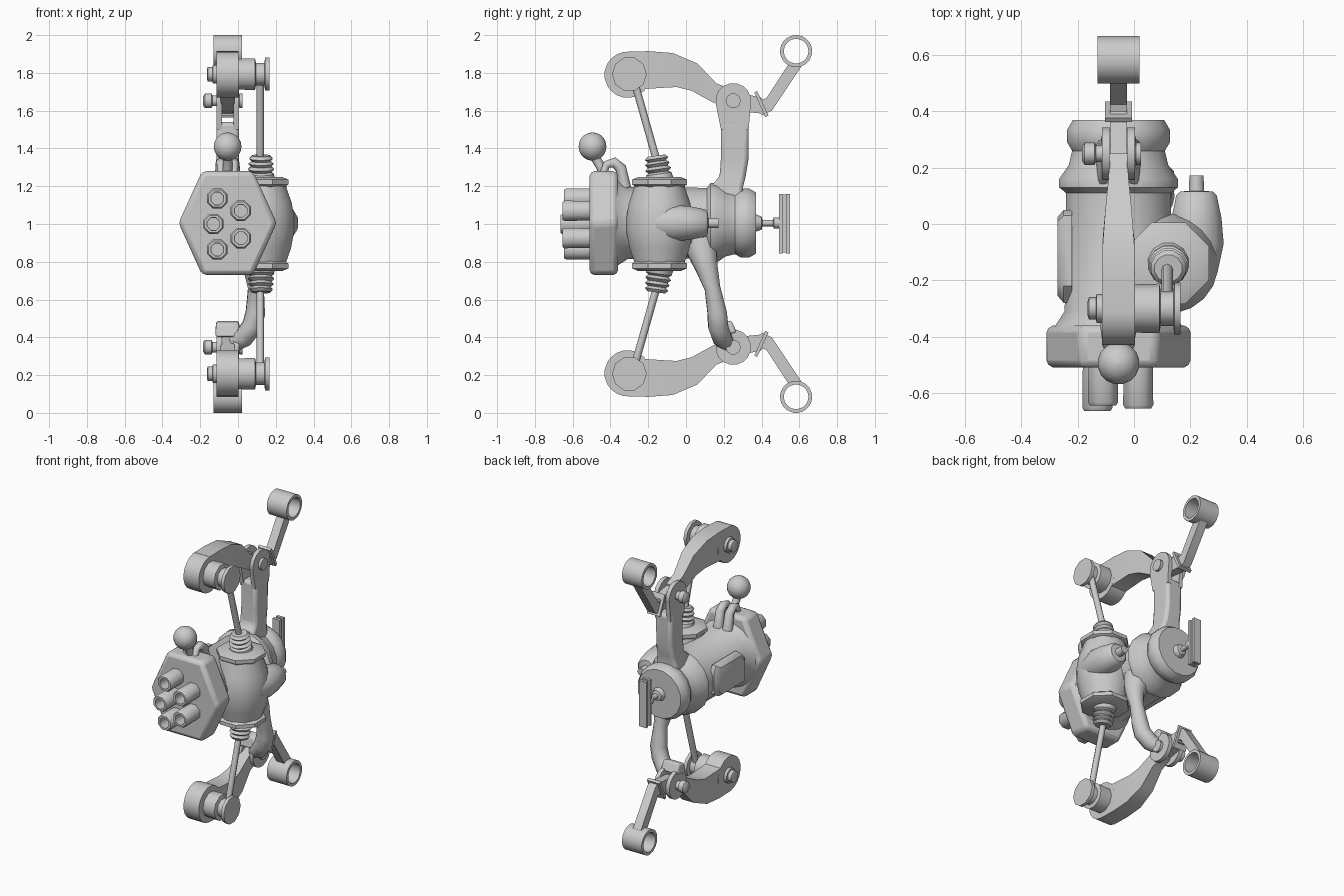
import bpy, bmesh, math
from mathutils import Vector

CX = -0.055  # centre plane of body and arms
grey = bpy.data.materials.new("plain_grey")
grey.diffuse_color = (0.6, 0.6, 0.6, 1)


def finish(name, bm, bevel=0.0, angle=40):
    bmesh.ops.recalc_face_normals(bm, faces=bm.faces)
    for f in bm.faces:
        f.smooth = True
    for e in bm.edges:
        e.smooth = e.calc_face_angle(0) < math.radians(angle)
    me = bpy.data.meshes.new(name)
    bm.to_mesh(me)
    bm.free()
    me.materials.append(grey)
    ob = bpy.data.objects.new(name, me)
    bpy.context.collection.objects.link(ob)
    if bevel:
        m = ob.modifiers.new("bevel", 'BEVEL')
        m.width, m.segments, m.limit_method = bevel, 2, 'ANGLE'
        m.angle_limit = math.radians(40)
    return ob


def loft(name, rings, closed=False, **kw):
    """Skin a list of point rings, capped unless the list closes on itself."""
    bm = bmesh.new()
    vs = [[bm.verts.new(p) for p in r] for r in rings]
    pairs = list(zip(vs, vs[1:])) + ([(vs[-1], vs[0])] if closed else [])
    n = len(vs[0])
    for a, b in pairs:
        for i in range(n):
            j = (i + 1) % n
            bm.faces.new((a[i], a[j], b[j], b[i]))
    if not closed:
        bm.faces.new(vs[0])
        bm.faces.new(vs[-1])
    return finish(name, bm, **kw)


def lathe(name, profile, axis, loc, seg=16, closed=False, **kw):
    """Turn (radius, height) pairs around an axis."""
    q = Vector((0, 0, 1)).rotation_difference(Vector(axis))
    rings = []
    for r, h in profile:
        ring = []
        for i in range(seg):
            t = 2 * math.pi * (i + 0.5) / seg
            ring.append(q @ Vector((r * math.cos(t), r * math.sin(t), h)) + Vector(loc))
        rings.append(ring)
    return loft(name, rings, closed, **kw)


def drum(name, r, a, b, axis, loc, seg=16):
    return lathe(name, [(r, a), (r, b)], axis, loc, seg)


def strip(name, stations, cx=CX, **kw):
    """Loft rectangles across x from (y0, z0, y1, z1, half width)."""
    return loft(name, [[(cx - w, a, b), (cx + w, a, b), (cx + w, c, d), (cx - w, c, d)]
                       for a, b, c, d, w in stations], **kw)


def tube(name, pts, radii):
    cu = bpy.data.curves.new(name, 'CURVE')
    cu.dimensions, cu.bevel_depth, cu.bevel_resolution, cu.use_fill_caps = '3D', 1, 2, True
    sp = cu.splines.new('POLY')
    sp.points.add(len(pts) - 1)
    for p, co, r in zip(sp.points, pts, radii):
        p.co, p.radius = (*co, 1), r
    sp.use_smooth = True
    cu.materials.append(grey)
    ob = bpy.data.objects.new(name, cu)
    bpy.context.collection.objects.link(ob)


X, Y, NY, Z = (1, 0, 0), (0, 1, 0), (0, -1, 0), (0, 0, 1)

# main barrel
lathe("body", [(0.235, -0.37), (0.195, -0.31), (0.19, 0.11), (0.215, 0.13), (0.215, 0.16),
               (0.18, 0.21), (0.168, 0.26), (0.186, 0.29), (0.186, 0.335), (0.165, 0.37)],
      Y, (CX, 0, 1.005), 16)

# hexagonal front plate
hexa = [(-0.26, 0), (-0.135, 0.275), (0.135, 0.275), (0.26, 0), (0.135, -0.275), (-0.135, -0.275)]
loft("front_plate", [[(CX + x, y, 1.005 + z) for x, z in hexa] for y in (-0.51, -0.36)], bevel=0.025)

# hollow front pipes
for x, z, y in [(-0.11, 1.135, 0.645), (0.015, 1.07, 0.655), (-0.13, 1.0, 0.665),
                (0.015, 0.925, 0.655), (-0.11, 0.865, 0.645)]:
    lathe("front_pipe", [(0.056, 0.49), (0.058, y - 0.012), (0.05, y), (0.036, y), (0.034, 0.53), (0.034, 0.49)],
          NY, (x, 0, z), 8, closed=True, angle=50)

# left side panel
panel = [(-0.28, 0.9), (-0.28, 1.06), (-0.22, 1.12), (0.03, 1.12), (0.05, 1.08), (0.05, 0.93), (0.0, 0.9)]
loft("side_panel", [[(x, -0.115 + (y + 0.115) * k, 1.01 + (z - 1.01) * k) for y, z in panel]
                    for x, k in ((-0.22, 1.0), (-0.25, 1.0), (-0.271, 0.85))])

# ball lever and its bracket
R = 0.075
lathe("lever_ball", [(max(R * math.sin(math.pi * i / 10), 0.001), -R * math.cos(math.pi * i / 10))
                     for i in range(11)], Z, (CX, -0.495, 1.41), 16)
tube("lever_stem", [(CX, -0.485, 1.36), (CX, -0.45, 1.3), (CX, -0.43, 1.25)], [0.025, 0.025, 0.03])
for dx in (-0.035, 0.035):
    tube("lever_bracket", [(CX + dx, -0.44, 1.26), (CX + dx, -0.42, 1.315), (CX + dx, -0.38, 1.325),
                           (CX + dx, -0.345, 1.295), (CX + dx, -0.325, 1.19)], [0.02, 0.022, 0.028, 0.03, 0.035])

# bulging boiler with nozzle
BX, BY = 0.122, -0.14
lathe("boiler", [(0.13, -0.23), (0.135, -0.2), (0.16, -0.13), (0.176, -0.05), (0.178, 0.03),
                 (0.165, 0.11), (0.137, 0.19), (0.13, 0.23)], Z, (BX, BY, 1.0), 20)
lathe("boiler_nozzle", [(0.08, -0.16), (0.1, -0.07), (0.092, 0.02), (0.075, 0.1), (0.06, 0.115),
                        (0.028, 0.118), (0.026, 0.172)], Y, (0.222, 0, 1.005), 12)

# crank handle at the back
lathe("crank_axle", [(0.05, 0.36), (0.04, 0.385), (0.035, 0.4), (0.017, 0.405), (0.017, 0.46),
                     (0.03, 0.465), (0.03, 0.5)], Y, (CX, 0, 1.005), 10)
for y in (0.492, 0.53):
    strip("crank_plate", [(y, 0.845, y + 0.02, 0.845, 0.028), (y, 1.16, y + 0.02, 1.16, 0.028)])
strip("crank_web", [(0.505, 0.85, 0.535, 0.85, 0.012), (0.505, 1.155, 0.535, 1.155, 0.012)])

# everything mirrored above and below the body
for s, side in ((1, "upper"), (-1, "lower")):
    def m(z):
        return 1 + s * (z - 1)

    # boiler flange and ribbed neck
    lathe(side + "_flange", [(0.135, 0.195), (0.157, 0.21), (0.157, 0.235), (0.12, 0.25)],
          (0, 0, s), (BX, BY, 1), 8)
    tilt = Vector((0, -0.14, s)).normalized()
    lathe(side + "_neck", [(0.085, -0.03), (0.07, 0.03), (0.055, 0.04), (0.072, 0.055), (0.055, 0.07),
                           (0.068, 0.085), (0.05, 0.098), (0.064, 0.112), (0.05, 0.128)],
          tilt, (BX, -0.14, m(1.235)), 12)
    tube(side + "_piston_rod", [(BX - 0.004, -0.145, m(1.3)), (BX - 0.004, -0.275, m(1.76))], [0.02, 0.02])

    # curved claw arm
    claw = [(-0.31, 1.912, -0.31, 1.67, 0.058), (-0.2, 1.915, -0.22, 1.715, 0.058),
            (-0.07, 1.905, -0.05, 1.725, 0.056), (0.06, 1.85, 0.03, 1.705, 0.046),
            (0.16, 1.745, 0.14, 1.645, 0.036), (0.25, 1.71, 0.25, 1.6, 0.03)]
    strip(side + "_claw", [(a, m(b), c, m(d), w) for a, b, c, d, w in claw])
    drum(side + "_claw_tip", 0.122, -0.058, 0.058, X, (CX, -0.31, m(1.79)), 20)

    # claw pivot hub, outer disc and bolt
    hub = (0, -0.3, m(1.793))
    lathe(side + "_hub", [(0.085, -0.02), (0.088, 0.09), (0.062, 0.095), (0.062, 0.14),
                          (0.092, 0.143), (0.092, 0.166)], X, hub, 10)
    lathe(side + "_hub_bolt", [(0.025, -0.165), (0.04, -0.16), (0.04, -0.135), (0.052, -0.133),
                               (0.052, -0.1)], X, hub, 10)

    # joint fork cheeks and pin
    joint = (CX, 0.25, m(1.652))
    for dx in (-0.045, 0.045):
        drum(side + "_fork_cheek", 0.094, dx - 0.014, dx + 0.014, X, joint, 16)
    lathe(side + "_joint_pin", [(0.025, -0.13), (0.04, -0.12), (0.04, -0.085), (0.03, -0.08),
                                (0.03, 0.06), (0.04, 0.062), (0.04, 0.08)], X, joint, 10)

    # rear link with collar and ring
    strip(side + "_link_root", [(0.25, m(1.70), 0.25, m(1.6), 0.028), (0.4, m(1.67), 0.4, m(1.585), 0.03)])
    strip(side + "_link_collar", [(0.362, m(1.695), 0.376, m(1.705), 0.048),
                                  (0.42, m(1.565), 0.436, m(1.575), 0.048)])
    strip(side + "_link", [(0.39, m(1.655), 0.4, m(1.575), 0.03), (0.425, m(1.665), 0.455, m(1.6), 0.03),
                           (0.542, m(1.845), 0.615, m(1.84), 0.03)])
    lathe(side + "_ring", [(0.085, -0.075), (0.085, 0.075), (0.065, 0.075), (0.065, -0.075)],
          X, (CX, 0.583, m(1.915)), 24, closed=True)

# upper thigh rising from the body, ending in two cheeks
strip("upper_thigh", [(0.08, 1.1, 0.31, 1.1, 0.085), (0.12, 1.19, 0.3, 1.19, 0.075),
                      (0.178, 1.25, 0.315, 1.25, 0.062), (0.185, 1.35, 0.33, 1.34, 0.06),
                      (0.185, 1.54, 0.332, 1.54, 0.06)], bevel=0.02)
for dx in (-0.045, 0.045):
    strip("upper_cheek_base", [(0.185, 1.5, 0.332, 1.5, 0.014), (0.157, 1.64, 0.343, 1.64, 0.014)], cx=CX + dx)

# bent lower leg and its fork block
tube("lower_leg", [(0.03, 0.08, 0.9), (0.07, 0.095, 0.82), (0.088, 0.115, 0.75), (0.095, 0.14, 0.66),
                   (0.092, 0.165, 0.53), (0.075, 0.17, 0.46), (0.03, 0.19, 0.4), (-0.02, 0.215, 0.37)],
     [0.1, 0.075, 0.06, 0.045, 0.055, 0.057, 0.055, 0.045])
strip("lower_fork_block", [(0.165, 0.4, 0.27, 0.425, 0.066), (0.18, 0.475, 0.24, 0.49, 0.06)], bevel=0.012)
